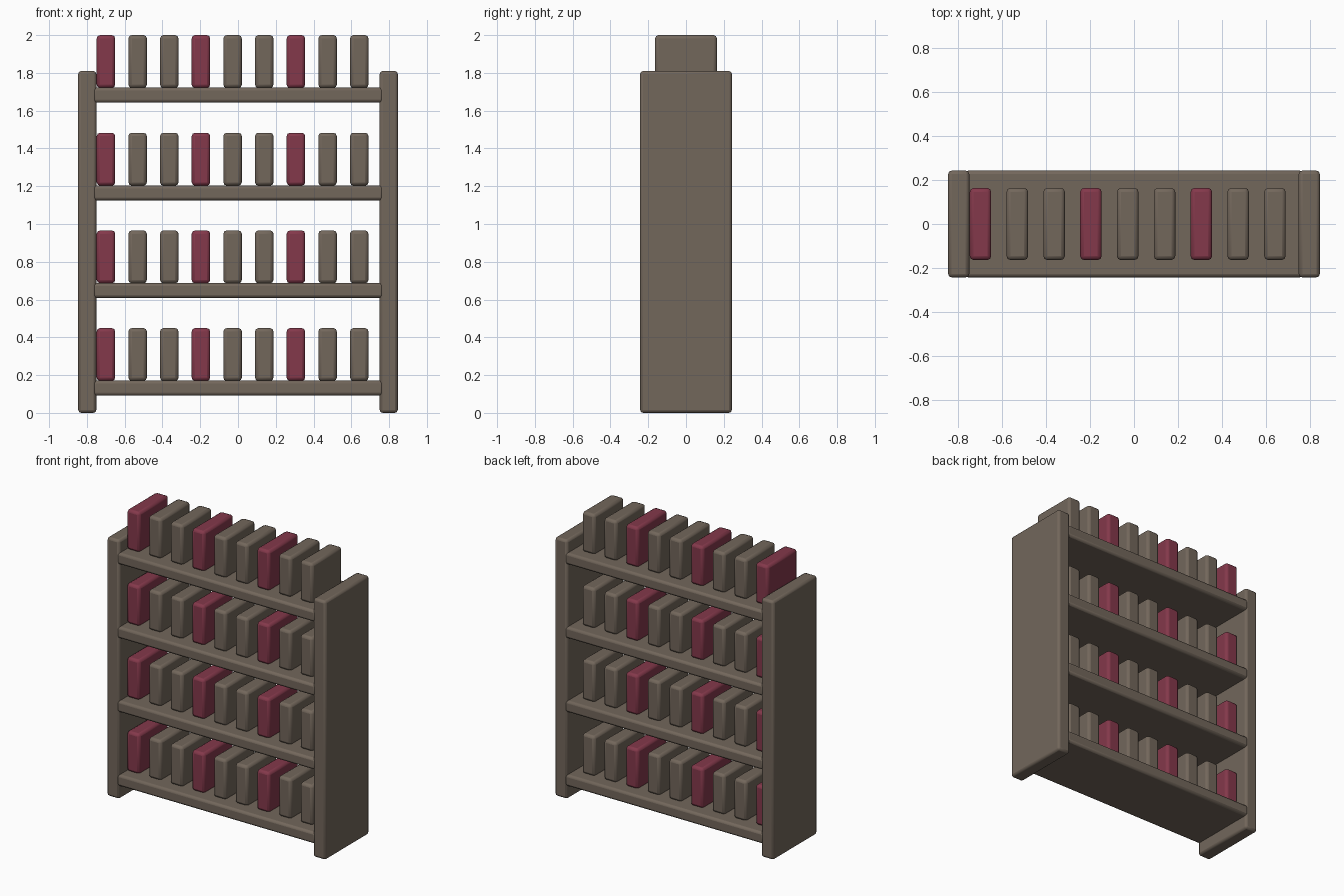
import bpy

if "Cube" in bpy.data.objects:
    bpy.data.objects.remove(bpy.data.objects["Cube"])


def material(name, rgb):
    m = bpy.data.materials.new(name)
    m.diffuse_color = (*rgb, 1)
    m.use_nodes = True
    m.node_tree.nodes["Principled BSDF"].inputs["Base Color"].default_value = m.diffuse_color
    return m


wood = material("brown_wood", (0.17, 0.135, 0.105))
red = material("red_cover", (0.23, 0.04, 0.07))


def rounded_box(name, center, size, mat, radius=0.016):
    bpy.ops.mesh.primitive_cube_add(size=1, location=center)
    ob = bpy.context.object
    ob.name = name
    ob.scale = size
    bpy.ops.object.transform_apply(location=False, rotation=False, scale=True)
    bevel = ob.modifiers.new("bevel", 'BEVEL')
    bevel.width = radius
    bevel.segments = 2
    ob.data.materials.append(mat)
    bpy.ops.object.shade_smooth_by_angle()
    return ob


DEPTH = 0.486
SHELF_T = 0.08
BOOK = (0.098, 0.328, 0.28)

# Side panels
for side, sx in (("left", -1), ("right", 1)):
    rounded_box(f"{side}_panel", (sx * 0.798, 0, 0.905), (0.096, DEPTH, 1.81), wood)

# Shelves, each with a row of nine books, every third one red
for row in range(4):
    z = 0.131 + row * 0.517
    rounded_box(f"shelf_{row + 1}", (0, 0, z), (1.54, DEPTH, SHELF_T), wood)
    for i in range(9):
        x = -0.699 + i * 0.1676
        book_z = z + SHELF_T / 2 + BOOK[2] / 2 - 0.002
        rounded_box(f"book_{row + 1}_{i + 1}", (x, 0, book_z), BOOK,
                    red if i % 3 == 0 else wood, 0.018)
